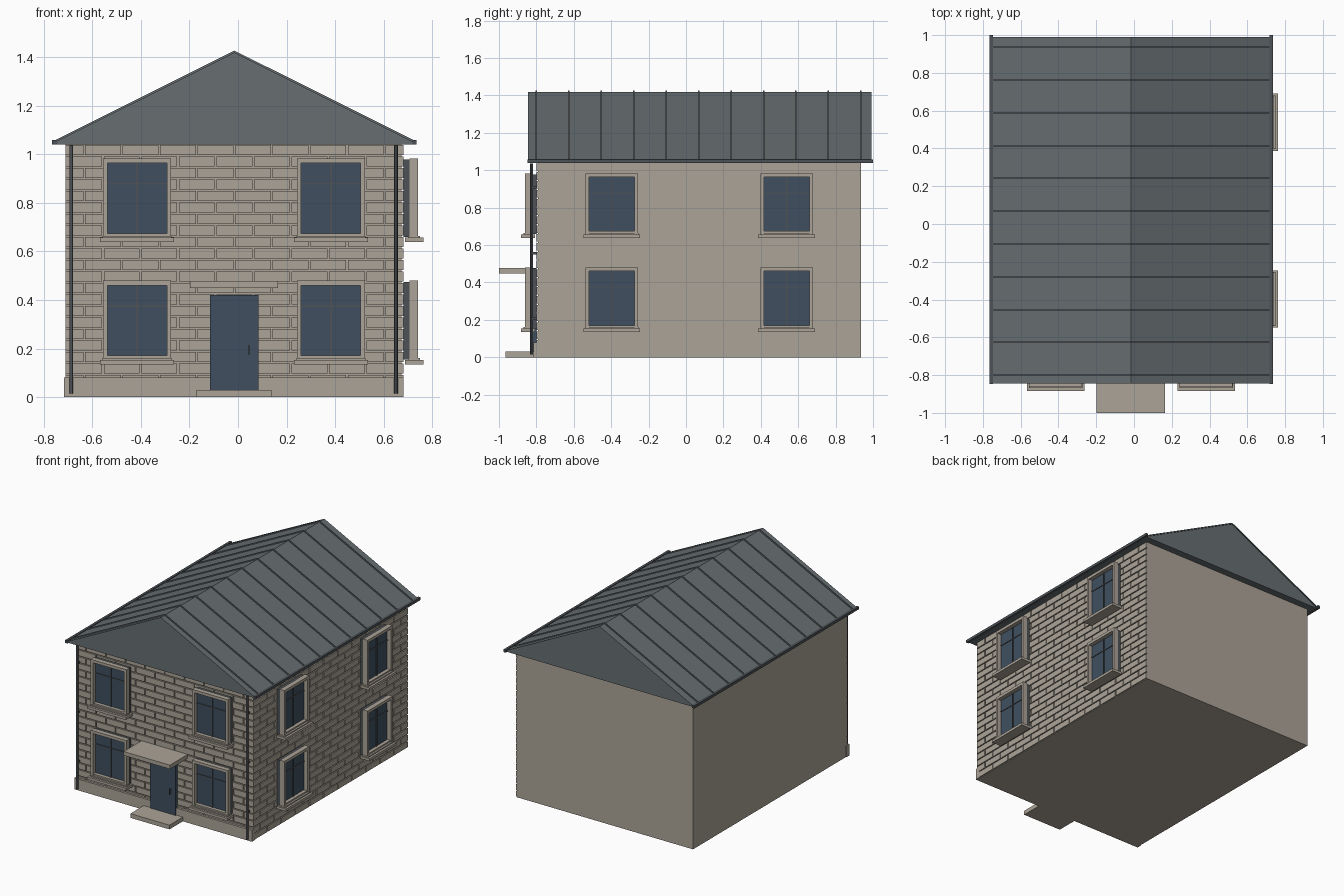
import bpy, bmesh, math
from mathutils import Vector

if "Cube" in bpy.data.objects:
    bpy.data.objects.remove(bpy.data.objects["Cube"])


def material(name, color):
    m = bpy.data.materials.new(name)
    m.diffuse_color = (*color, 1)
    m.use_nodes = True
    m.node_tree.nodes["Principled BSDF"].inputs["Base Color"].default_value = m.diffuse_color
    return m


STONE = material("warm stone", (0.41, 0.37, 0.31))
SLATE = material("slate grey roof", (0.135, 0.155, 0.165))
METAL = material("dark grey metal", (0.075, 0.085, 0.095))
BLUE = material("navy blue", (0.05, 0.078, 0.118))
MID = -0.015          # centre line of the house in x
FRONT, BACK = -0.80, 0.935
LEFT, RIGHT = -0.71, 0.68
EAVE, RIDGE = 1.04, 1.42


def build(name, hexes, mat):
    """One object from six-sided solids, each given as 4 bottom + 4 top corners."""
    bm = bmesh.new()
    for corners in hexes:
        v = [bm.verts.new(c) for c in corners]
        for f in ((3, 2, 1, 0), (4, 5, 6, 7), (0, 1, 5, 4),
                  (1, 2, 6, 5), (2, 3, 7, 6), (3, 0, 4, 7)):
            bm.faces.new([v[i] for i in f])
    bmesh.ops.recalc_face_normals(bm, faces=bm.faces)
    me = bpy.data.meshes.new(name)
    bm.to_mesh(me)
    bm.free()
    me.materials.append(mat)
    ob = bpy.data.objects.new(name, me)
    bpy.context.collection.objects.link(ob)
    return ob


def box(x0, x1, y0, y1, z0, z1):
    return [(x, y, z) for z in (z0, z1)
            for x, y in ((x0, y0), (x1, y0), (x1, y1), (x0, y1))]


def on_wall(side, u0, u1, d0, d1, z0, z1):
    """Box on a wall: u runs along the wall, d is distance out from it."""
    if side == "front":
        return box(u0, u1, FRONT - d1, FRONT - d0, z0, z1)
    return box(RIGHT + d0, RIGHT + d1, u0, u1, z0, z1)


# Wall core, with raised bricks on the front and right
GROOVE = 0.008
build("walls", [box(LEFT, RIGHT - GROOVE, FRONT + GROOVE, BACK, 0, EAVE)], STONE)


def bricks(side, a, b, count, z_start):
    rows, gap = 22, 0.007
    height, length = EAVE / rows, (b - a) / count
    out = []
    for r in range(rows):
        z0 = r * height
        if z0 < z_start - height:
            continue
        cuts = [a + length * (i + 0.5 * (r % 2)) for i in range(count + 1)]
        cuts = sorted({a, b, *[c for c in cuts if a < c < b]})
        for u0, u1 in zip(cuts, cuts[1:]):
            out.append(on_wall(side, u0 + (gap / 2 if u0 > a else 0),
                               u1 - (gap / 2 if u1 < b else 0),
                               -GROOVE, 0, z0 + gap / 2, z0 + height - gap / 2))
    return out


build("front_bricks", bricks("front", LEFT, RIGHT, 9, 0.08), STONE)
build("right_bricks", bricks("right", FRONT, BACK, 11, 0), STONE)
build("plinth", [box(-0.715, RIGHT, FRONT - 0.015, FRONT + 0.02, 0, 0.08)], STONE)


# Windows: grey box and bars, blue glass, stone surround and sill
def window(side, u, z):
    w, top, ring = 0.14, z + 0.345, 0.018
    tag = f"{side}_window"
    wall = lambda *a: on_wall(side, *a)
    build(tag + "_box", [wall(u - w + 0.006, u + w - 0.006, 0, 0.026, z + 0.02, top - 0.006)], METAL)
    build(tag + "_glass", [wall(u - 0.125, u + 0.125, 0.02, 0.03, z + 0.035, top - 0.02)], BLUE)
    build(tag + "_bars", [
        wall(u - 0.004, u + 0.004, 0.028, 0.036, z + 0.03, top - 0.02),
        wall(u - 0.125, u + 0.125, 0.028, 0.035, z + 0.237, z + 0.244)], METAL)
    build(tag + "_surround", [
        wall(u - w, u - w + ring, 0.025, 0.06, z + 0.02, top - ring),
        wall(u + w - ring, u + w, 0.025, 0.06, z + 0.02, top - ring),
        wall(u - w, u + w, 0.025, 0.06, top - ring - 0.002, top),
        wall(u - w + ring, u + w - ring, 0.025, 0.055, z + 0.02, z + 0.036)], STONE)
    build(tag + "_sill", [
        wall(u - 0.152, u + 0.152, 0.008, 0.083, z, z + 0.018),
        wall(u - 0.142, u + 0.142, 0.02, 0.068, z + 0.018, z + 0.026)], STONE)


for z in (0.135, 0.638):
    for u in (-0.415, 0.382):
        window("front", u, z)
    for u in (-0.397, 0.538):
        window("right", u, z)

# Door, handle, step and canopy
build("door", [box(-0.115, 0.085, FRONT - 0.022, FRONT, 0.03, 0.42)], BLUE)
build("door_handle", [box(0.042, 0.048, FRONT - 0.036, FRONT - 0.02, 0.175, 0.212)], METAL)
build("door_step", [box(-0.17, 0.137, -0.965, FRONT, 0, 0.03)], STONE)
build("door_canopy", [box(-0.198, 0.165, -1.0, FRONT, 0.449, 0.477)], STONE)

# Roof: solid gable with a thin covering and standing seams
R0, R1, HALF = -0.838, 0.985, 0.735


def slope(sign, y0, y1, low, high):
    """Strip of one roof slope between two heights above the gable."""
    pts = []
    for lift in (low, high):
        for x, z, y in ((HALF, EAVE + 0.005, y0), (0, RIDGE - 0.008, y0),
                        (0, RIDGE - 0.008, y1), (HALF, EAVE + 0.005, y1)):
            pts.append((MID + sign * x, y, z + lift))
    return pts


bm_gable = []
for s in (-1, 1):
    bm_gable.append([(MID + s * HALF, R0, EAVE), (MID, R0, EAVE), (MID, R1, EAVE),
                     (MID + s * HALF, R1, EAVE), (MID + s * HALF, R0, EAVE + 0.005),
                     (MID, R0, RIDGE - 0.008), (MID, R1, RIDGE - 0.008),
                     (MID + s * HALF, R1, EAVE + 0.005)])
build("roof_body", bm_gable, SLATE)
build("roof_covering", [slope(s, R0 - 0.006, R1 + 0.006, -0.002, 0.006) for s in (-1, 1)], SLATE)
seams = [-0.80 + 0.1735 * i for i in range(11)]
build("roof_seams", [slope(s, y - 0.004, y + 0.004, 0.004, 0.014)
                     for s in (-1, 1) for y in seams], SLATE)

# Gutters along both eaves, with a lip
for s, name in ((-1, "left"), (1, "right")):
    x0, x1, x2 = sorted(MID + s * d for d in (0.732, 0.75, 0.738))
    build(name + "_gutter", [box(x0, x2, -0.848, 1.0, EAVE - 0.001, EAVE + 0.018)], METAL)

# Downpipes at the front corners
for x, name in ((-0.686, "left"), (0.65, "right")):
    bpy.ops.mesh.primitive_cylinder_add(vertices=12, radius=0.008, depth=1.02,
                                        location=(x, FRONT - 0.025, 0.525))
    pipe = bpy.context.object
    pipe.name = name + "_downpipe"
    pipe.data.materials.append(METAL)
    bpy.ops.object.shade_smooth_by_angle()
    build(name + "_pipe_brackets", [box(x - 0.006, x + 0.006, FRONT - 0.02, FRONT, z, z + 0.012)
                                    for z in (0.2, 0.55, 0.9)], METAL)
